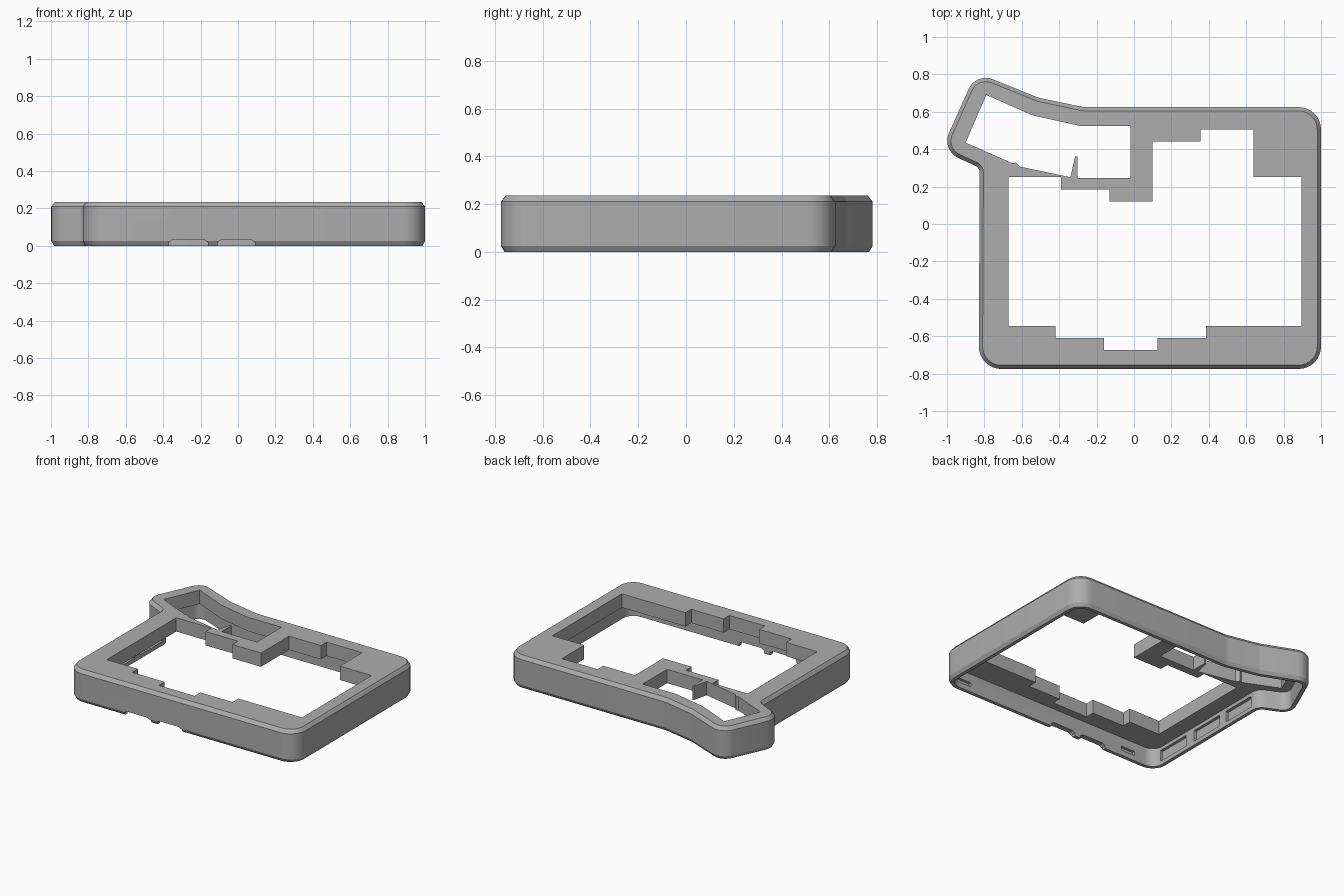
import bpy, bmesh
from math import tan
from mathutils import Vector

cube = bpy.data.objects.get("Cube")
if cube:
    bpy.data.objects.remove(cube, do_unlink=True)

HEIGHT, PLATE_BOTTOM, WALL = 0.235, 0.135, 0.04

grey = bpy.data.materials.new("plain_grey")
grey.use_nodes = True
colour = (0.42, 0.42, 0.42, 1)
grey.diffuse_color = colour
grey.node_tree.nodes["Principled BSDF"].inputs["Base Color"].default_value = colour

# Counter-clockwise case outline: x, y, corner radius
OUTLINE = [(-0.83, -0.775, 0.12), (1.0, -0.775, 0.12), (1.0, 0.625, 0.12),
           (-0.27, 0.625, 0.12), (-0.51, 0.675, 0.12), (-0.845, 0.81, 0.1),
           (-1.03, 0.395, 0.1), (-0.825, 0.30, 0.04)]

# Stepped opening for the main block
MAIN_HOLE = [(-0.67, -0.545), (-0.42, -0.545), (-0.42, -0.61), (-0.16, -0.61),
             (-0.16, -0.675), (0.125, -0.675), (0.125, -0.61), (0.385, -0.61),
             (0.385, -0.545), (0.895, -0.545), (0.895, 0.25), (0.64, 0.25),
             (0.64, 0.505), (0.355, 0.505), (0.355, 0.44), (0.1, 0.44),
             (0.1, 0.12), (-0.13, 0.12), (-0.13, 0.185), (-0.39, 0.185),
             (-0.39, 0.25), (-0.67, 0.25)]

# Angled opening in the corner wing
WING_HOLE = [(-0.9, 0.435), (-0.65, 0.325), (-0.63, 0.33), (-0.61, 0.307),
             (-0.34, 0.25), (-0.315, 0.36), (-0.303, 0.36), (-0.303, 0.245),
             (-0.02, 0.245), (-0.02, 0.525), (-0.29, 0.525), (-0.54, 0.58),
             (-0.79, 0.69)]


def inset_outline(inset, steps=8):
    """Inset the case outline and round its corners."""
    pts = [Vector(p[:2]) for p in OUTLINE]
    n = len(pts)
    dirs = [(pts[(i + 1) % n] - pts[i]).normalized() for i in range(n)]
    result = []
    for i, p in enumerate(pts):
        a, b = dirs[i - 1], dirs[i]
        na, nb = Vector((-a.y, a.x)), Vector((-b.y, b.x))
        corner = p + (na + nb) * (inset / (1 + na.dot(nb)))
        side = 1 if a.x * b.y - a.y * b.x > 0 else -1
        radius = OUTLINE[i][2] - side * inset
        radius = max(radius, 0.005)
        cut = radius * tan(a.angle(b) / 2)
        centre = corner - a * cut + na * side * radius
        for k in range(steps + 1):
            normal = na.slerp(nb, k / steps)
            result.append(centre - normal * side * radius)
    return result


def loft(name, rings):
    """Join stacked (outline, z) rings into a closed solid."""
    bm = bmesh.new()
    loops = [[bm.verts.new((x, y, z)) for x, y in pts] for pts, z in rings]
    n = len(loops[0])
    for low, high in zip(loops, loops[1:]):
        for i in range(n):
            j = (i + 1) % n
            bm.faces.new((low[i], low[j], high[j], high[i]))
    bm.faces.new(loops[0][::-1])
    bm.faces.new(loops[-1])
    bmesh.ops.recalc_face_normals(bm, faces=bm.faces)
    mesh = bpy.data.meshes.new(name)
    bm.to_mesh(mesh)
    bm.free()
    mesh.materials.append(grey)
    obj = bpy.data.objects.new(name, mesh)
    bpy.context.collection.objects.link(obj)
    return obj


def box(name, x0, x1, y0, y1, z0, z1):
    pts = [(x0, y0), (x1, y0), (x1, y1), (x0, y1)]
    return loft(name, [(pts, z0), (pts, z1)])


# Outer shell with chamfered top and bottom rims
case = loft("case_frame", [(inset_outline(0.015), 0), (inset_outline(0), 0.025),
                           (inset_outline(0), HEIGHT - 0.025),
                           (inset_outline(0.02), HEIGHT)])

# Hollow underside and the two openings
inner = inset_outline(WALL)
cutters = [loft("cavity_cutter", [(inner, -0.1), (inner, PLATE_BOTTOM)])]
for name, hole in (("main_hole_cutter", MAIN_HOLE), ("wing_hole_cutter", WING_HOLE)):
    cutters.append(loft(name, [(hole, 0.05), (hole, 0.4)]))

# Bottom notches in the front wall
for x0, x1 in ((-0.37, -0.16), (-0.11, 0.09)):
    wide = [(x0, -0.9), (x1, -0.9), (x1, -0.7), (x0, -0.7)]
    narrow = [(x0 + 0.02, -0.9), (x1 - 0.02, -0.9), (x1 - 0.02, -0.7), (x0 + 0.02, -0.7)]
    cutters.append(loft("notch_cutter", [(wide, -0.1), (wide, 0.018), (narrow, 0.033)]))

# Shallow pockets inside the side wall
for y in (-0.67, -0.325, 0.0):
    cutters.append(box("pocket_cutter", -0.808, -0.7, y, y + 0.26, 0.03, 0.11))

# Small clip slots inside the front wall
for x in (-0.62, 0.78):
    cutters.append(box("slot_cutter", x, x + 0.11, -0.755, -0.7, 0.04, 0.07))

for cutter in cutters:
    cutter.hide_render = True
    mod = case.modifiers.new(cutter.name, "BOOLEAN")
    mod.operation, mod.solver, mod.object = "DIFFERENCE", "EXACT", cutter

# Bake the cuts and drop the helpers
graph = bpy.context.evaluated_depsgraph_get()
baked = bpy.data.meshes.new_from_object(case.evaluated_get(graph))
case.modifiers.clear()
case.data = baked
for cutter in cutters:
    bpy.data.objects.remove(cutter, do_unlink=True)

bpy.ops.object.select_all(action="DESELECT")
case.select_set(True)
bpy.context.view_layer.objects.active = case
bpy.ops.object.shade_smooth_by_angle(angle=0.5)
